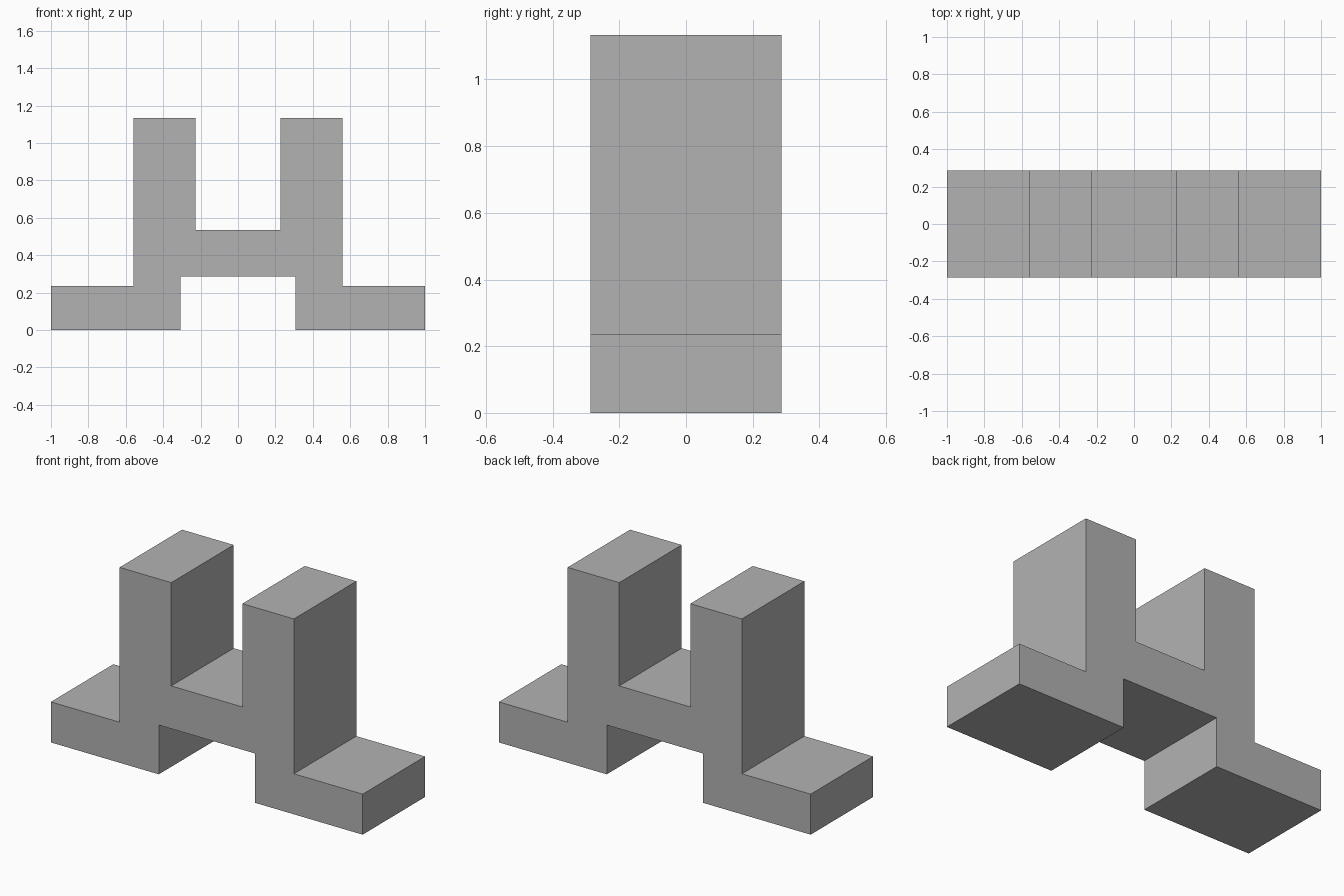
import bpy
import bmesh

cube = bpy.data.objects.get("Cube")
if cube:
    bpy.data.objects.remove(cube, do_unlink=True)

# Single flat grey
grey = bpy.data.materials.new("plain grey")
grey.use_nodes = True
colour = (0.448, 0.448, 0.448, 1)
grey.diffuse_color = colour
grey.node_tree.nodes["Principled BSDF"].inputs["Base Color"].default_value = colour

# Main dimensions
half_width, half_depth = 1.0, 0.286
post_outer, post_inner, foot_inner = 0.559, 0.228, 0.308
foot_top, bridge_bottom, bridge_top, post_top = 0.235, 0.286, 0.534, 1.133

# Half outline from the underside of the bridge round to its top, then mirrored
half = [
    (foot_inner, bridge_bottom),
    (foot_inner, 0),
    (half_width, 0),
    (half_width, foot_top),
    (post_outer, foot_top),
    (post_outer, post_top),
    (post_inner, post_top),
    (post_inner, bridge_top),
]
outline = half + [(-x, z) for x, z in reversed(half)]

# Extrude the outline through the depth
bm = bmesh.new()
face = bm.faces.new([bm.verts.new((x, -half_depth, z)) for x, z in outline])
extruded = bmesh.ops.extrude_face_region(bm, geom=[face], use_keep_orig=True)
back = [v for v in extruded["geom"] if isinstance(v, bmesh.types.BMVert)]
bmesh.ops.translate(bm, verts=back, vec=(0, 2 * half_depth, 0))
bmesh.ops.recalc_face_normals(bm, faces=bm.faces[:])

mesh = bpy.data.meshes.new("twin_post_bracket")
bm.to_mesh(mesh)
bm.free()
mesh.materials.append(grey)
bracket = bpy.data.objects.new("twin_post_bracket", mesh)
bpy.context.collection.objects.link(bracket)
